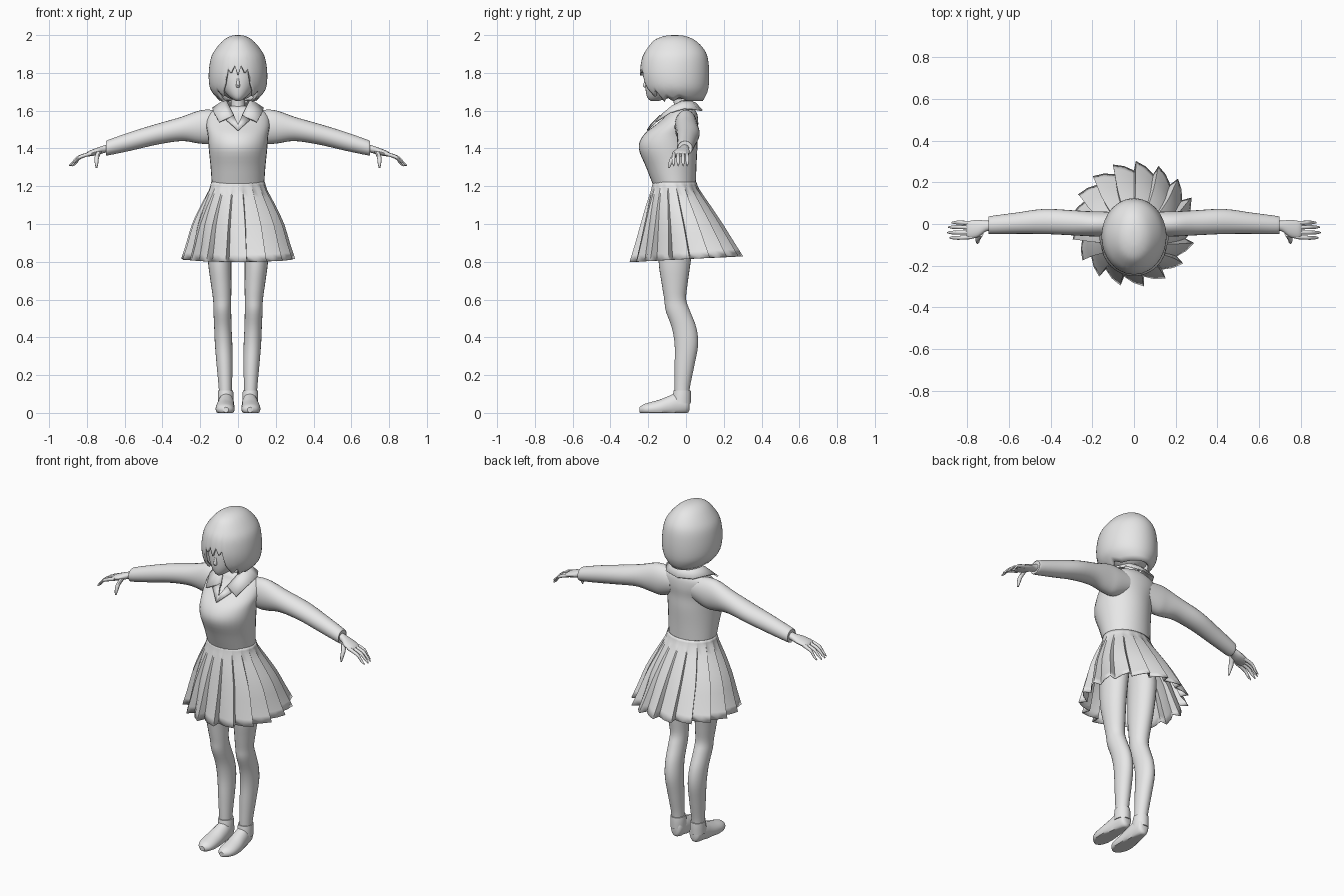
import bpy, bmesh, math
from mathutils import Vector

grey = bpy.data.materials.new("plain_grey")
grey.diffuse_color = (0.8, 0.8, 0.8, 1)


def make(name, verts, faces, mirror=False, thick=0, offset=-1):
    bm = bmesh.new()
    vs = [bm.verts.new(v) for v in verts]
    for f in faces:
        bm.faces.new([vs[i] for i in f])
    bmesh.ops.remove_doubles(bm, verts=bm.verts, dist=1e-5)
    bmesh.ops.recalc_face_normals(bm, faces=bm.faces)
    me = bpy.data.meshes.new(name)
    bm.to_mesh(me)
    bm.free()
    me.materials.append(grey)
    ob = bpy.data.objects.new(name, me)
    bpy.context.collection.objects.link(ob)
    if mirror:
        ob.modifiers.new("mirror", 'MIRROR')
    if thick:
        m = ob.modifiers.new("thickness", 'SOLIDIFY')
        m.thickness = thick
        m.offset = offset
    return ob


def smooth_rows(rows, steps=4):
    """Catmull-Rom interpolation of tuples."""
    out = []
    for i in range(len(rows) - 1):
        p0, p1, p2, p3 = (rows[max(i - 1, 0)], rows[i], rows[i + 1],
                          rows[min(i + 2, len(rows) - 1)])
        for s in range(steps):
            t = s / steps
            out.append(tuple(0.5 * (2 * b + (c - a) * t + (2 * a - 5 * b + 4 * c - d) * t * t
                                    + (3 * b - a - 3 * c + d) * t ** 3)
                             for a, b, c, d in zip(p0, p1, p2, p3)))
    return out + [rows[-1]]


def grid_faces(rows, n, closed=True):
    m = n if closed else n - 1
    return [(r * n + i, r * n + (i + 1) % n, (r + 1) * n + (i + 1) % n, (r + 1) * n + i)
            for r in range(rows - 1) for i in range(m)]


def loft(name, axis, rings, n=24, mirror=False, floor=None, steps=4):
    """Elliptic rings (position, centre a, centre b, half a, half b) along an axis."""
    rings = smooth_rows(rings, steps)
    verts = []
    for p, ca, cb, ra, rb in rings:
        for i in range(n):
            t = 2 * math.pi * i / n
            a, b = ca + ra * math.cos(t), cb + rb * math.sin(t)
            v = {'x': (p, a, b), 'y': (a, p, b), 'z': (a, b, p)}[axis]
            if floor is not None:
                v = (v[0], v[1], max(v[2], floor))
            verts.append(v)
    last = (len(rings) - 1) * n
    faces = grid_faces(len(rings), n) + [tuple(range(n)), tuple(range(last, last + n))]
    return make(name, verts, faces, mirror)


def lookup(table, x):
    """Linear interpolation of a table sorted by its first column."""
    if x <= table[0][0]:
        return table[0][1:]
    for a, b in zip(table, table[1:]):
        if x <= b[0]:
            t = (x - a[0]) / (b[0] - a[0])
            return tuple(p + (q - p) * t for p, q in zip(a[1:], b[1:]))
    return table[-1][1:]


# Torso and neck
loft("sweater_body", 'z', [
    (1.20, 0, -.060, .138, .112), (1.30, 0, -.078, .145, .133), (1.40, 0, -.095, .155, .155),
    (1.47, 0, -.083, .160, .143), (1.53, 0, -.045, .168, .110), (1.58, 0, -.020, .155, .080),
    (1.61, 0, -.018, .110, .062), (1.625, 0, -.015, .05, .045)], 32)
loft("neck", 'z', [(1.54, 0, -.02, .05, .05), (1.63, 0, -.02, .038, .044),
                   (1.72, 0, -.03, .038, .045)], 20)

# Sleeves with a turned-in cuff end
loft("sleeve", 'x', [
    (.07, 0, 1.525, .055, .07), (.15, 0, 1.515, .06, .09), (.21, .001, 1.513, .06, .086),
    (.30, .006, 1.503, .06, .064), (.43, .012, 1.475, .06, .055),
    (.56, .004, 1.440, .051, .05), (.685, -.005, 1.405, .043, .041),
    (.695, -.005, 1.403, .038, .036)], 24, True)

# Hands, fingers and thumbs
loft("hand", 'x', [
    (.67, -.005, 1.405, .024, .022), (.71, -.010, 1.396, .026, .02),
    (.75, -.022, 1.383, .042, .019), (.79, -.028, 1.372, .042, .014),
    (.805, -.028, 1.366, .034, .008)], 16, True)
for i, (y, tip) in enumerate([(-.066, .885), (-.041, .895), (-.015, .89), (.007, .875)]):
    mid = (tip + .79) / 2
    loft("finger_%d" % (i + 1), 'x', [
        (.775, y * .9 - .003, 1.374, .010, .011), (mid, y, 1.354, .0095, .010),
        (tip - .02, y, 1.326, .008, .009), (tip, y, 1.309, .003, .004)], 10, True)
loft("thumb", 'z', [(1.385, .735, -.045, .014, .016), (1.35, .748, -.07, .012, .014),
                    (1.32, .749, -.084, .009, .010), (1.297, .749, -.09, .004, .005)], 10, True)

# Legs and shoes
loft("leg", 'z', [
    (.06, .066, -.020, .034, .038), (.13, .067, -.020, .035, .040), (.25, .071, -.008, .042, .052),
    (.36, .076, .002, .046, .062), (.45, .080, -.010, .046, .065), (.54, .083, -.043, .047, .064),
    (.60, .084, -.057, .048, .058), (.68, .089, -.060, .054, .068), (.80, .097, -.060, .062, .085),
    (.95, .098, -.05, .068, .095), (1.05, .085, -.05, .068, .10)], 24, True)
loft("shoe", 'y', [
    (.018, .062, .05, .018, .035), (.005, .062, .05, .034, .052), (-.05, .063, .045, .042, .06),
    (-.09, .065, .035, .046, .055), (-.14, .068, .025, .050, .045), (-.19, .068, .02, .049, .036),
    (-.225, .066, .018, .038, .027), (-.247, .064, .016, .014, .014)], 24, True, floor=0)
loft("shoe_opening", 'z', [(.05, .065, -.025, .042, .05), (.09, .065, -.022, .042, .048),
                           (.118, .066, -.020, .040, .045)], 24, True)

# Pleated skirt: (height, half width, front y, back y, pleat depth)
profile = smooth_rows([
    (1.222, .143, -.176, .055, .0), (1.18, .155, -.187, .072, .03), (1.10, .198, -.215, .125, .07),
    (1.00, .245, -.245, .190, .10), (.90, .275, -.275, .250, .13), (.815, .303, -.302, .302, .15)], 2)
pleats = 17
columns = [((p + s) / pleats * 2 * math.pi + math.pi / 2, f)
           for p in range(pleats) for s, f in ((0, 0), (.46, .55), (.92, 1))]
verts = []
for z, rx, yf, yb, depth in profile:
    for a, f in columns:
        r = 1 - depth * (1 - f)
        y = (yf + yb) / 2 + (yb - yf) / 2 * math.sin(a) * r
        drop = (1.222 - z) / .407
        verts.append((rx * math.cos(a) * r, y, z + .015 * drop * math.sin(a)))
make("pleated_skirt", verts, grid_faces(len(profile), len(columns)), thick=.004)

# Head: face, nose and rounded skull under the hair
loft("face", 'z', [
    (1.652, 0, -.165, .012, .022), (1.665, 0, -.150, .034, .052), (1.69, 0, -.125, .062, .086),
    (1.73, 0, -.100, .090, .115), (1.79, 0, -.075, .115, .138), (1.86, 0, -.065, .118, .138),
    (1.93, 0, -.060, .080, .10)], 28)
loft("nose", 'z', [(1.722, 0, -.212, .006, .006), (1.733, 0, -.216, .010, .012),
                   (1.775, 0, -.208, .005, .006)], 10)
bpy.ops.mesh.primitive_uv_sphere_add(segments=28, ring_count=16, location=(0, -.035, 1.80))
skull = bpy.context.object
skull.name = "skull"
skull.scale = (.128, .145, .145)
skull.data.materials.append(grey)

# Bobbed hair: a shell whose lower edge follows bangs, side locks and nape
shape = sorted(smooth_rows([
    (2.0, .0, -.06, -.06), (1.996, .035, -.11, -.01), (1.975, .075, -.165, .045),
    (1.93, .116, -.205, .092), (1.88, .143, -.232, .115), (1.80, .155, -.243, .123),
    (1.73, .151, -.232, .120), (1.69, .132, -.213, .110), (1.64, .085, -.175, .082)]))
edge = [(0, 1.785), (7, 1.84), (15, 1.79), (20, 1.825), (27, 1.735), (34, 1.70), (42, 1.665),
        (49, 1.715), (60, 1.645), (70, 1.67), (82, 1.648), (95, 1.67), (112, 1.652), (180, 1.652)]
n, rows = 108, 24
verts = []
for r in range(rows):
    for i in range(n):
        a = 2 * math.pi * i / n
        d = math.degrees(a)
        bottom = lookup(edge, min(d, 360 - d))[0]
        z = 2.0 - (2.0 - bottom) * (1 - math.cos(math.pi / 2 * r / (rows - 1)))
        rx, yf, yb = lookup(shape, z)
        verts.append((rx * math.sin(a), (yf + yb) / 2 - (yb - yf) / 2 * math.cos(a), z))
hair = make("bobbed_hair", verts, [f for f in grid_faces(rows, n) if f[0] >= n]
            + [(0, n + i, n + (i + 1) % n) for i in range(n)], thick=.014)

# Folded collar: inner neck edge, raised fold and outer edge
inner = [(0, .035, 1.645), (.045, .022, 1.65), (.06, -.02, 1.65), (.048, -.07, 1.625), (.018, -.135, 1.565)]
outer = [(0, .085, 1.60), (.09, .06, 1.605), (.135, -.01, 1.612), (.128, -.085, 1.59), (.10, -.16, 1.54)]
fold = [tuple(Vector(p).lerp(Vector(q), .3) + Vector((0, 0, .008))) for p, q in zip(inner, outer)]
make("collar", inner + fold + outer, grid_faces(3, 5, False), True, .008, 0)

# V-shaped neckline trim
make("neckline_trim", [(.022, -.135, 1.575), (.062, -.150, 1.55), (0, -.205, 1.495), (0, -.185, 1.525)],
     [(0, 1, 2, 3)], True, .008, 0)

# Smooth shading with crisp pleats and hems
bpy.ops.object.select_all(action='SELECT')
bpy.context.view_layer.objects.active = hair
bpy.ops.object.shade_smooth_by_angle(angle=math.radians(40))
